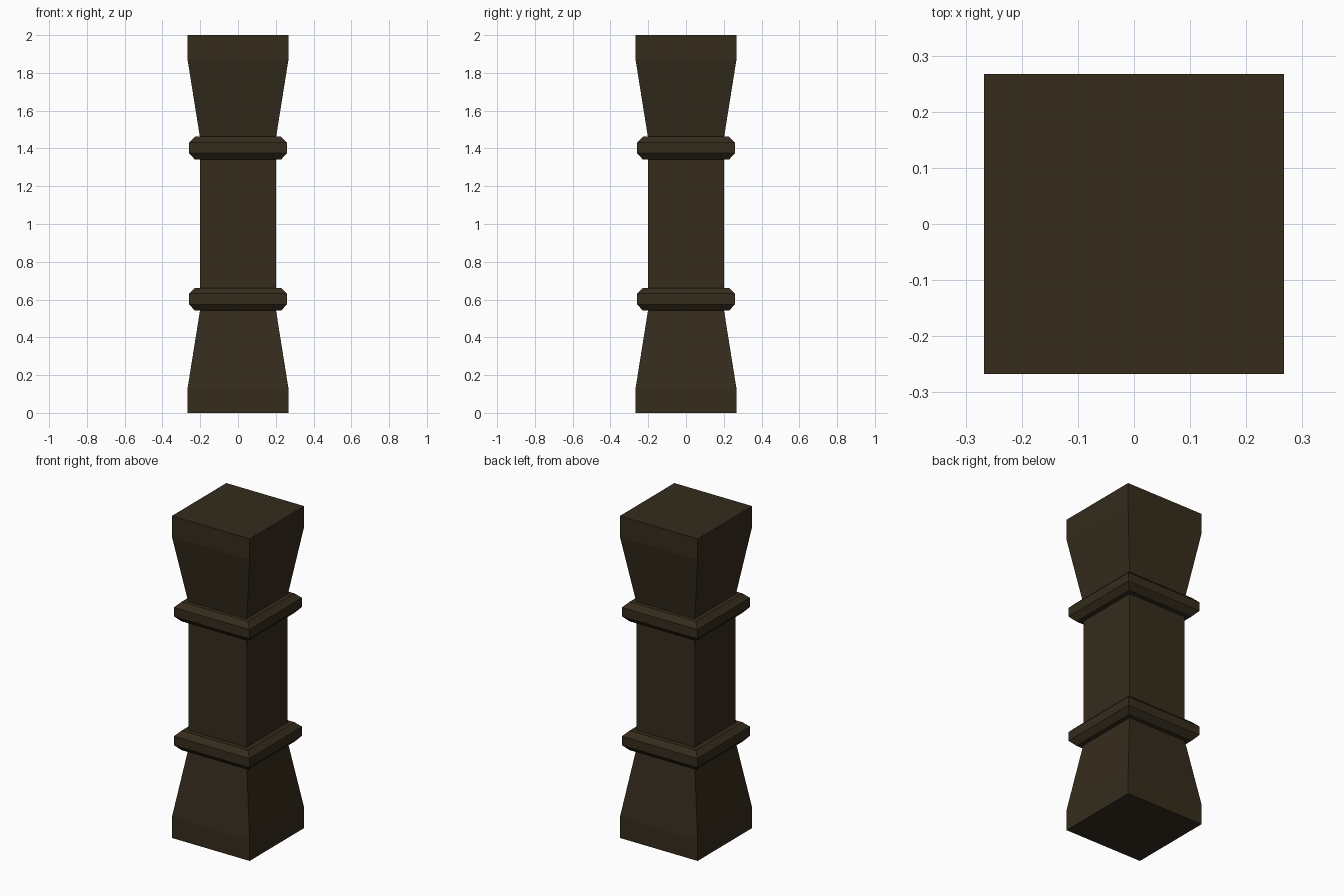
import bpy, bmesh

if "Cube" in bpy.data.objects:
    bpy.data.objects.remove(bpy.data.objects["Cube"])

wood = bpy.data.materials.new("dark_wood")
wood.diffuse_color = (0.035, 0.025, 0.012, 1)
wood.use_nodes = True
wood.node_tree.nodes["Principled BSDF"].inputs["Base Color"].default_value = wood.diffuse_color


def square_loft(name, profile, caps):
    """Stack square sections given as (half width, z) and skin them."""
    bm = bmesh.new()
    rings = [[bm.verts.new((sx * h, sy * h, z))
              for sx, sy in ((-1, -1), (1, -1), (1, 1), (-1, 1))]
             for h, z in profile]
    for low, high in zip(rings, rings[1:]):
        for i in range(4):
            j = (i + 1) % 4
            bm.faces.new((low[i], low[j], high[j], high[i]))
    if caps:
        bm.faces.new(rings[0][::-1])
        bm.faces.new(rings[-1])
    mesh = bpy.data.meshes.new(name)
    bm.to_mesh(mesh)
    bm.free()
    mesh.materials.append(wood)
    obj = bpy.data.objects.new(name, mesh)
    bpy.context.collection.objects.link(obj)
    return obj


# Post: flared foot, straight shaft and flared head
square_loft("post", [(0.267, 0), (0.267, 0.13), (0.2, 0.55),
                     (0.2, 1.45), (0.267, 1.87), (0.267, 2)], True)

# Chamfered collars around the ends of the shaft
for name, z in (("lower_collar", 0.541), ("upper_collar", 1.341)):
    square_loft(name, [(0.199, z), (0.228, z), (0.259, z + 0.034),
                       (0.259, z + 0.09), (0.228, z + 0.121),
                       (0.199, z + 0.121)], False)
